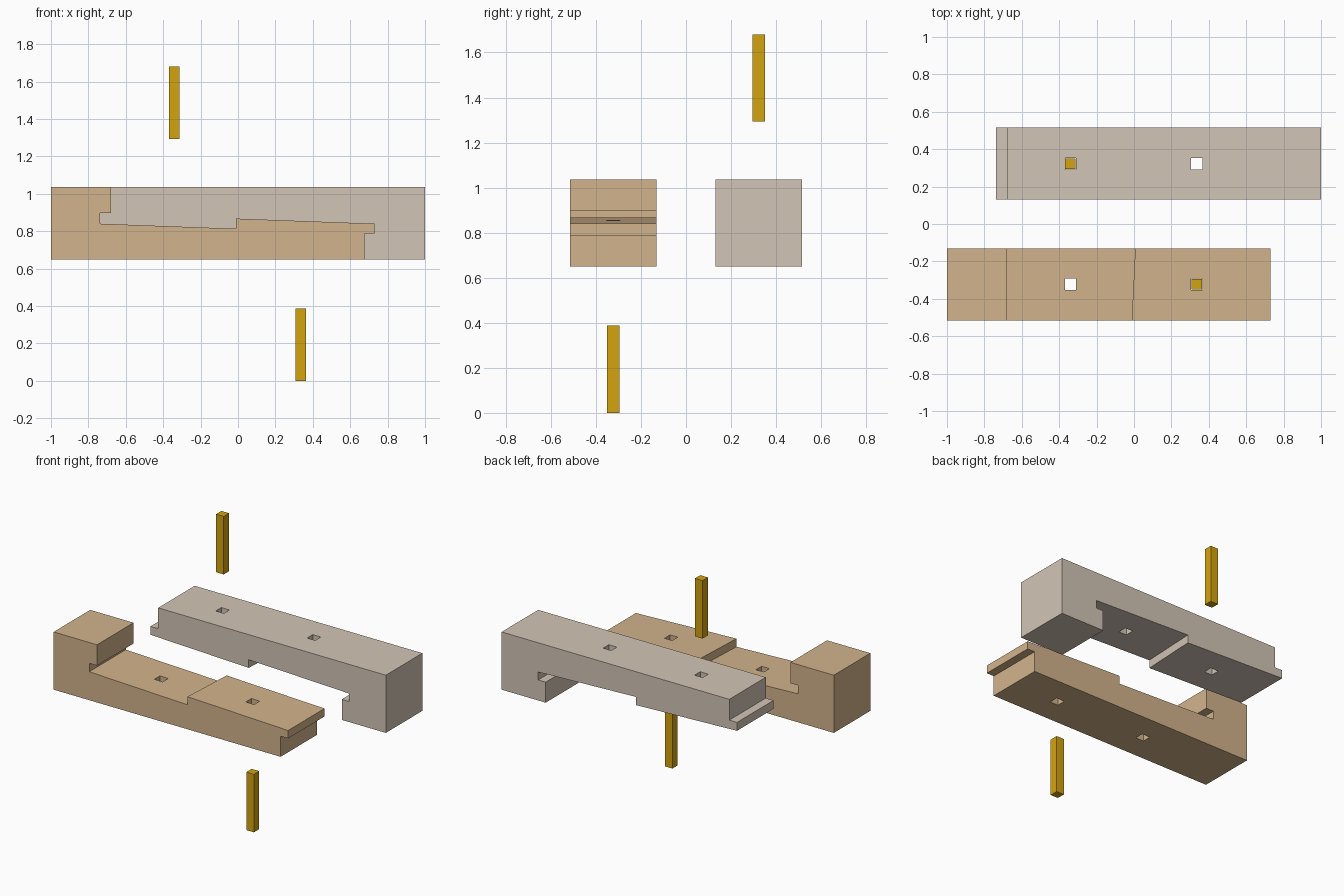
import bpy, bmesh
from mathutils import Matrix, Vector

if "Cube" in bpy.data.objects:
    bpy.data.objects.remove(bpy.data.objects["Cube"])


def material(name, rgb):
    m = bpy.data.materials.new(name)
    m.use_nodes = True
    m.diffuse_color = (*rgb, 1)
    m.node_tree.nodes["Principled BSDF"].inputs["Base Color"].default_value = (*rgb, 1)
    return m


tan = material("tan wood", (0.645, 0.456, 0.262))
pale = material("pale grey wood", (0.651, 0.558, 0.468))
gold = material("golden wood", (0.658, 0.371, 0.005))


def add_object(name, bm, mat):
    bmesh.ops.recalc_face_normals(bm, faces=bm.faces)
    mesh = bpy.data.meshes.new(name)
    bm.to_mesh(mesh)
    bm.free()
    mesh.materials.append(mat)
    obj = bpy.data.objects.new(name, mesh)
    bpy.context.collection.objects.link(obj)
    return obj


def box(name, center, size, mat):
    bm = bmesh.new()
    bmesh.ops.create_cube(bm, size=1, matrix=Matrix.Translation(center) @ Matrix.Diagonal((*size, 1)))
    return add_object(name, bm, mat)


BOTTOM, TOP = 0.65, 1.035
WIDTH = 0.385
SLOPE = -0.037
HOLES = (-0.34, 0.335)


def joint_line(step_x):
    """Hooked scarf joint, from the lower right to the upper left."""
    return [(0.675, BOTTOM), (0.675, 0.787), (0.73, 0.787), (0.73, 0.84),
            (step_x, 0.84 + SLOPE * (step_x - 0.73)),
            (step_x, 0.84 + SLOPE * (step_x + 0.737)),
            (-0.737, 0.84), (-0.737, 0.896), (-0.68, 0.896), (-0.68, TOP)]


def beam(name, end_x, y_mid, mat):
    # The middle step runs slightly askew from front to back
    bm = bmesh.new()
    ends = []
    for y, step_x in ((y_mid - WIDTH / 2, -0.012), (y_mid + WIDTH / 2, 0.007)):
        outline = joint_line(step_x) + [(end_x, TOP), (end_x, BOTTOM)]
        ends.append([bm.verts.new((x, y, z)) for x, z in outline])
        bm.faces.new(ends[-1])
    front, back = ends
    for i in range(len(front)):
        bm.faces.new((front[i - 1], front[i], back[i], back[i - 1]))
    obj = add_object(name, bm, mat)

    # Square peg holes cut right through
    cutters = []
    for x in HOLES:
        cutter = box("hole_cutter", Vector((x, y_mid, 0.84)), (0.06, 0.06, 1), mat)
        cutter.hide_render = True
        mod = obj.modifiers.new("peg_hole", 'BOOLEAN')
        mod.operation = 'DIFFERENCE'
        mod.solver = 'EXACT'
        mod.object = cutter
        cutters.append(cutter)
    deps = bpy.context.evaluated_depsgraph_get()
    cut_mesh = bpy.data.meshes.new_from_object(obj.evaluated_get(deps))
    obj.modifiers.clear()
    obj.data = cut_mesh
    for cutter in cutters:
        bpy.data.objects.remove(cutter)


# Two matching beams, drawn apart
beam("front_beam", -1, -0.3225, tan)
beam("back_beam", 1, 0.3225, pale)

# Loose pegs, one above and one below
PEG = (0.056, 0.056, 0.387)
box("upper_peg", Vector((HOLES[0], 0.3225, 1.487)), PEG, gold)
box("lower_peg", Vector((HOLES[1], -0.3225, 0.1935)), PEG, gold)
